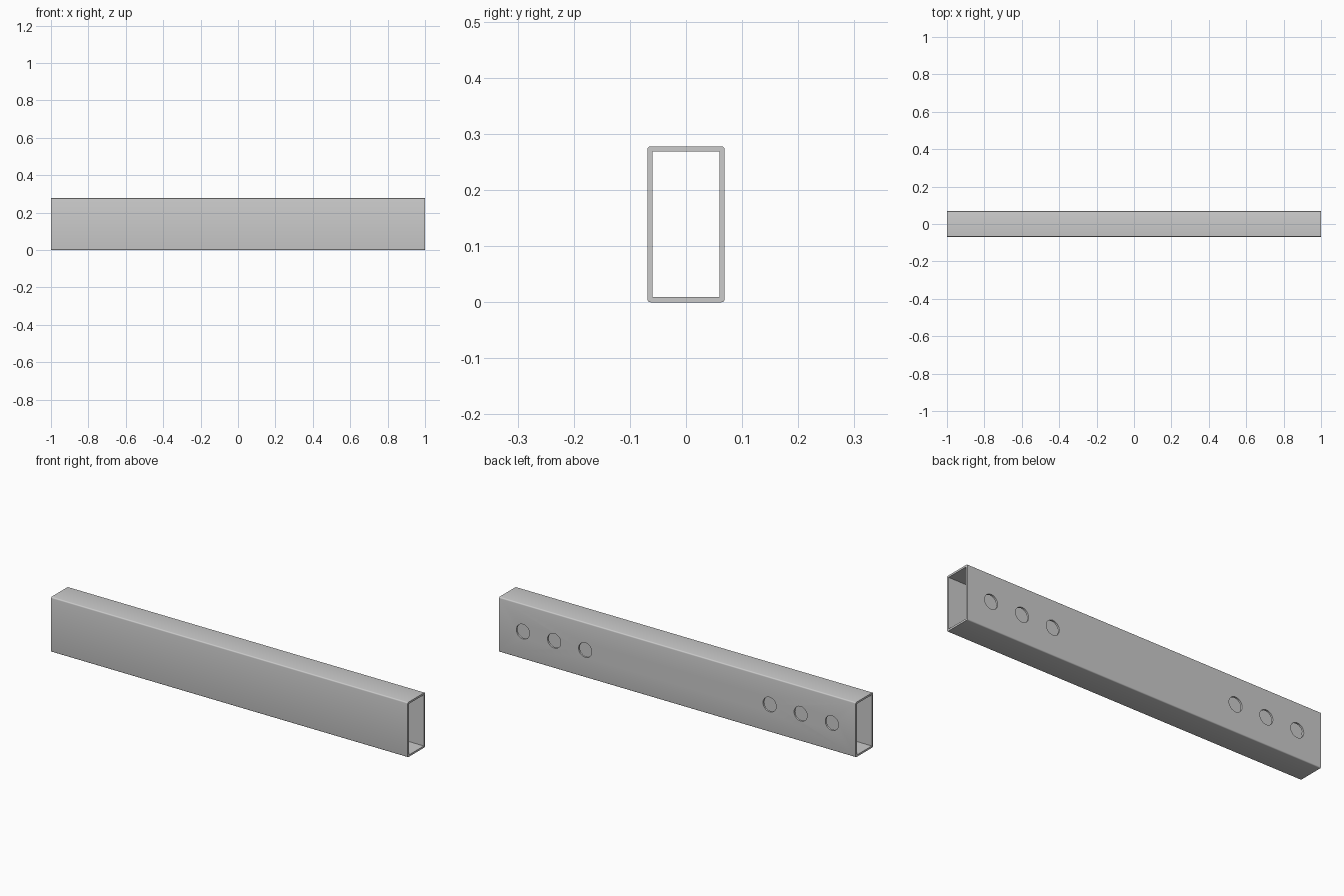
import bpy
from math import radians, pi

if "Cube" in bpy.data.objects:
    bpy.data.objects.remove(bpy.data.objects["Cube"])

LENGTH, WIDTH, HEIGHT, WALL = 2.0, 0.138, 0.278, 0.0095
HOLE_R, HOLE_X = 0.037, (0.517, 0.691, 0.866)


def box(name, size):
    bpy.ops.mesh.primitive_cube_add(size=1, location=(0, 0, HEIGHT / 2))
    ob = bpy.context.object
    ob.name = name
    ob.scale = size
    bpy.ops.object.transform_apply(location=False, rotation=False, scale=True)
    return ob


def cut(target, cutter):
    cutter.hide_render = True
    mod = target.modifiers.new("cut", 'BOOLEAN')
    mod.operation = 'DIFFERENCE'
    mod.solver = 'EXACT'
    mod.object = cutter
    bpy.context.view_layer.objects.active = target
    bpy.ops.object.modifier_apply(modifier=mod.name)
    bpy.data.objects.remove(cutter)


# Outer tube body, rounded only along its four long edges
tube = box("rectangular_tube", (LENGTH, WIDTH, HEIGHT))
weights = tube.data.attributes.new("bevel_weight_edge", 'FLOAT', 'EDGE')
for e in tube.data.edges:
    a, b = (tube.data.vertices[i].co for i in e.vertices)
    weights.data[e.index].value = 1.0 if abs(a.x - b.x) > 1 else 0.0
bevel = tube.modifiers.new("round", 'BEVEL')
bevel.limit_method = 'WEIGHT'
bevel.width = 0.006
bevel.segments = 4
bpy.ops.object.modifier_apply(modifier=bevel.name)

# Hollow bore, open at both ends
cut(tube, box("bore_cutter", (LENGTH + 0.2, WIDTH - 2 * WALL, HEIGHT - 2 * WALL)))

# Three bolt holes near each end, through the back wall only
for side in (-1, 1):
    for x in HOLE_X:
        bpy.ops.mesh.primitive_cylinder_add(
            vertices=24, radius=HOLE_R, depth=0.06,
            location=(side * x, WIDTH / 2, HEIGHT / 2), rotation=(pi / 2, 0, 0))
        cut(tube, bpy.context.object)

bpy.ops.object.select_all(action='DESELECT')
tube.select_set(True)
bpy.context.view_layer.objects.active = tube
bpy.ops.object.shade_smooth_by_angle(angle=radians(30))
